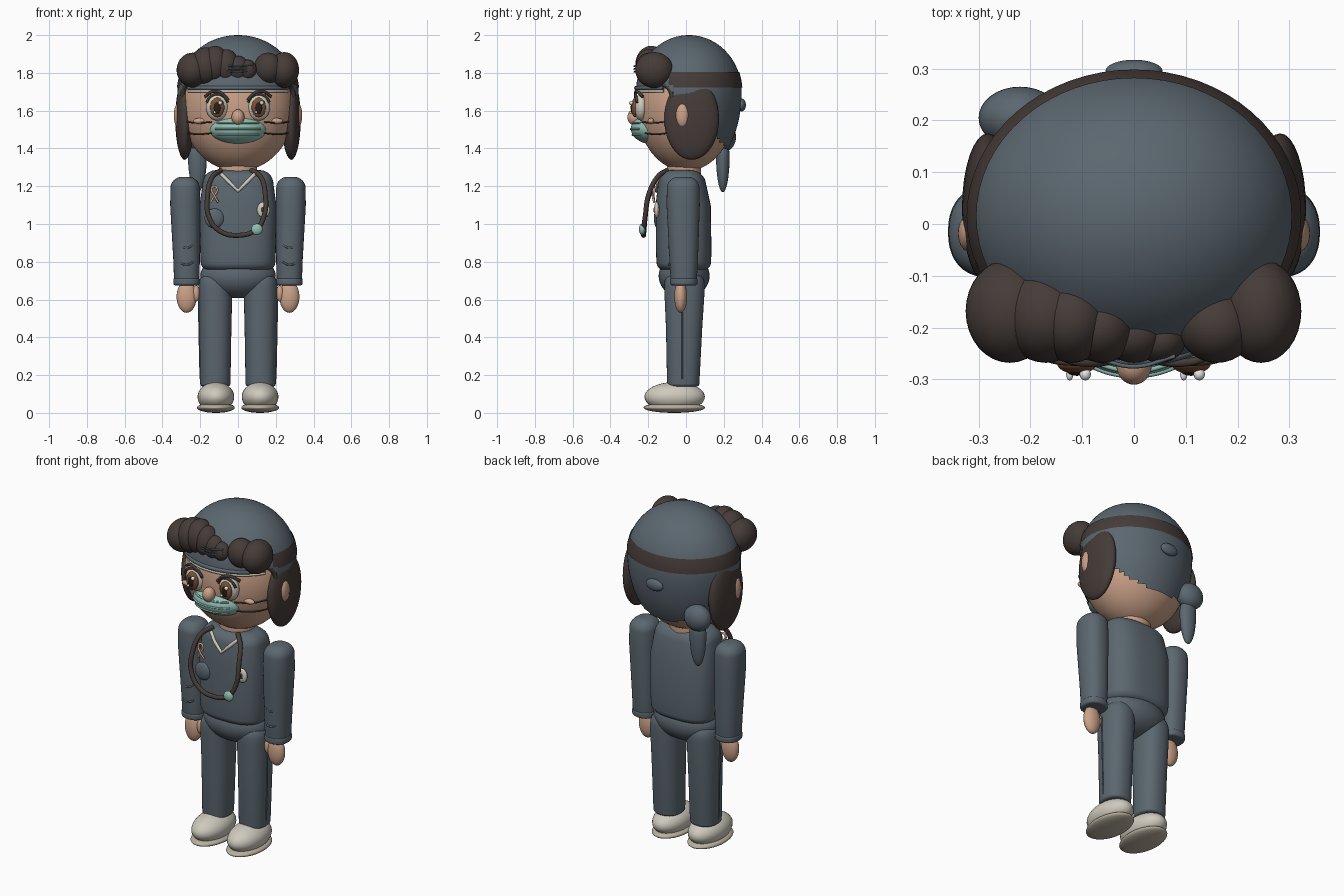
import bpy, bmesh, math
from mathutils import Vector

cube = bpy.data.objects.get("Cube")
if cube:
    bpy.data.objects.remove(cube, do_unlink=True)


def material(name, r, g, b):
    m = bpy.data.materials.new(name)
    m.use_nodes = True
    m.diffuse_color = (r, g, b, 1)
    shader = next(n for n in m.node_tree.nodes if n.type == "BSDF_PRINCIPLED")
    shader.inputs["Base Color"].default_value = (r, g, b, 1)
    shader.inputs["Roughness"].default_value = 0.7
    return m


slate = material("slate cloth", .105, .135, .16)
hair = material("dark brown hair", .06, .045, .04)
skin = material("skin", .6, .36, .25)
cream = material("cream", .62, .59, .51)
sole_tan = material("sole tan", .48, .43, .34)
teal = material("teal", .29, .52, .45)
iris_brown = material("iris brown", .2, .08, .035)
dark = material("dark pupil", .02, .013, .01)
white = material("white", .8, .8, .78)


def finish(name, bm, mat):
    bmesh.ops.recalc_face_normals(bm, faces=bm.faces)
    for f in bm.faces:
        f.smooth = True
    mesh = bpy.data.meshes.new(name)
    bm.to_mesh(mesh)
    bm.free()
    mesh.materials.append(mat)
    ob = bpy.data.objects.new(name, mesh)
    bpy.context.collection.objects.link(ob)
    return ob


def ball(name, centre, radii, mat, u=32, v=20, keep=None, lower=1):
    """Ellipsoid; lower stretches its bottom half, keep filters its faces."""
    bm = bmesh.new()
    bmesh.ops.create_uvsphere(bm, u_segments=u, v_segments=v, radius=1)
    for p in bm.verts:
        if p.co.z < 0:
            p.co.z *= lower
        p.co = Vector(c + r * q for c, r, q in zip(centre, radii, p.co))
    if keep:
        gone = [f for f in bm.faces if not keep(f.calc_center_median())]
        bmesh.ops.delete(bm, geom=gone, context="FACES")
    return finish(name, bm, mat)


def loft(name, keys, mat, bottom=.04, top=.04, power=2.0, n=40):
    """Rounded column through keys of (z, x, y, rx, ry)."""
    def at(z):
        for a, b in zip(keys, keys[1:]):
            if z <= b[0]:
                break
        t = min(1, max(0, (z - a[0]) / (b[0] - a[0])))
        return [p + (q - p) * t for p, q in zip(a[1:], b[1:])]

    z0, z1 = keys[0][0], keys[-1][0]
    rings, steps = [], 8
    for i in range(steps + 1):
        a = math.pi / 2 * i / steps
        rings.append((z0 + bottom * (1 - math.sin(a)), bottom * (1 - math.cos(a))))
    rings.reverse()
    rings = [(z0 + bottom * (1 - math.cos(math.pi / 2 * i / steps)),
              bottom * (1 - math.sin(math.pi / 2 * i / steps))) for i in range(steps + 1)]
    rings += [(k[0], 0) for k in keys[1:-1]]
    rings += [(z1 - top * (1 - math.cos(math.pi / 2 * i / steps)),
               top * (1 - math.sin(math.pi / 2 * i / steps))) for i in range(steps, -1, -1)]
    bm, loops = bmesh.new(), []
    for z, inset in rings:
        x, y, rx, ry = at(z)
        loop = []
        for i in range(n):
            a = math.tau * i / n
            c, s = math.cos(a), math.sin(a)
            px = math.copysign(abs(c) ** (2 / power), c) * max(.004, rx - inset)
            py = math.copysign(abs(s) ** (2 / power), s) * max(.004, ry - inset)
            loop.append(bm.verts.new((x + px, y + py, z)))
        loops.append(loop)
    for a, b in zip(loops, loops[1:]):
        for i in range(n):
            j = (i + 1) % n
            bm.faces.new((a[i], a[j], b[j], b[i]))
    bm.faces.new(loops[0])
    bm.faces.new(loops[-1])
    return finish(name, bm, mat)


def tube(name, points, radius, mat, smooth=True):
    curve = bpy.data.curves.new(name, "CURVE")
    curve.dimensions = "3D"
    curve.bevel_depth, curve.bevel_resolution = radius, 3
    curve.resolution_u, curve.use_fill_caps = 8, True
    spline = curve.splines.new("BEZIER" if smooth else "POLY")
    pts = spline.bezier_points if smooth else spline.points
    pts.add(len(points) - 1)
    for p, co in zip(pts, points):
        if smooth:
            p.co = co
            p.handle_left_type = p.handle_right_type = "AUTO"
        else:
            p.co = (*co, 1)
    curve.materials.append(mat)
    ob = bpy.data.objects.new(name, curve)
    bpy.context.collection.objects.link(ob)
    return ob


def face_y(x, z, lift=0):
    """Front surface of the head."""
    return -.26 * math.sqrt(max(0, 1 - (x / .3) ** 2 - ((z - 1.62) / .34) ** 2)) - lift


# Head, cap and the band round the back of the cap
ball("head", (0, 0, 1.62), (.3, .26, .34), skin, 48, 32)
loft("neck", [(1.22, 0, -.01, .1, .09), (1.34, 0, -.01, .1, .09)], skin, .01, .01)
cap_at, cap_size = (0, .015, 1.7), (.32, .28, .3)
ball("cap", cap_at, cap_size, slate, 64, 64, lambda c: c.z > min(1.73, 1.62 - c.y), 1.5)
ball("cap_band", cap_at, [r + .004 for r in cap_size], hair, 64, 80,
     lambda c: 1.725 < c.z < 1.805 and c.y > -.08, 1.5)
ball("cap_knot", (0, .295, 1.63), (.055, .022, .034), slate)
hem = [(x / 50, face_y(x / 50, 1.72, .014), 1.72) for x in range(-13, 14)]
tube("cap_hem", hem, .012, slate)
tube("forehead_strip", [(x, y, z - .017) for x, y, z in hem], .008, cream)

# Hair curls over the forehead
curls = [(-.24, .085, .1, 1.815, .092), (-.17, .085, .092, 1.835, .1),
         (-.12, .075, .084, 1.845, .098), (-.06, .065, .07, 1.835, .09),
         (0, .06, .055, 1.82, .07), (.05, .05, .045, 1.815, .055),
         (.16, .075, .072, 1.825, .082), (.245, .078, .1, 1.815, .095)]
for i, (x, rx, ry, z, rz) in enumerate(curls):
    ball(f"curl_{i + 1}", (x, ry - .268, z), (rx, ry, rz), hair)
for i in range(3):
    z = 1.81 + i * .015
    tube(f"curl_tie_{i + 1}", [(-.07, -.26, z), (0, -.275, z - .005), (.08, -.255, z + .005)], .004, slate)

# Gathered tail on one side
ball("tail_bun", (-.22, .205, 1.46), (.08, .06, .075), slate)
ball("tail", (-.215, .195, 1.36), (.05, .036, .08), slate, lower=2.4)

for side, s in (("left", 1), ("right", -1)):
    # Side hair, ears and loose strands
    ball(f"{side}_side_hair", (s * .282, .03, 1.555), (.05, .145, .215), hair)
    ball(f"{side}_ear", (s * .315, -.018, 1.575), (.025, .037, .065), skin)
    tube(f"{side}_strand", [(s * .26, -.13, 1.75), (s * .287, -.085, 1.71),
                            (s * .3, -.065, 1.6)], .012, hair)

    # Eyes, brows and lashes
    x = s * .11
    ball(f"{side}_eye_white", (x, -.238, 1.62), (.06, .038, .072), cream)
    ball(f"{side}_iris", (x, -.27, 1.617), (.038, .019, .052), iris_brown)
    ball(f"{side}_pupil", (x, -.283, 1.615), (.02, .01, .032), dark)
    for i, (dx, dz, r) in enumerate(((.016, .024, .011), (-.014, -.026, .007))):
        ball(f"{side}_eye_shine_{i + 1}", (x + dx, -.29, 1.617 + dz), (r, .012, r), white, 16, 10)
    lid = [math.radians(a) for a in range(20, 161, 20)]
    tube(f"{side}_lash", [(x + .06 * math.cos(a), -.255 - .012 * math.sin(a),
                           1.62 + .068 * math.sin(a)) for a in lid], .007, hair)
    tube(f"{side}_brow", [(s * .05, -.265, 1.655), (s * .09, -.268, 1.694),
                          (s * .13, -.26, 1.702), (s * .175, -.23, 1.675)], .008, hair)

    # Cheeks and mask loops
    ball(f"{side}_cheek", (s * .2, face_y(.2, 1.545), 1.545), (.038, .018, .016), skin)
    for i, z in enumerate((1.54, 1.48)):
        tube(f"{side}_mask_loop_{i + 1}", [
            (s * .14, face_y(.14, z, .012), z), (s * .22, face_y(.22, z, .008), z - .005),
            (s * .3, -.05, z + .01)], .004, hair)

    # Arm, cuff and hand
    loft(f"{side}_arm", [(.68, s * .272, -.012, .066, .068), (.8, s * .272, -.012, .07, .075),
                         (1.1, s * .28, -.015, .079, .088),
                         (1.25, s * .28, -.015, .077, .085)], slate, .015, .06, 2.3)
    loft(f"{side}_cuff", [(.675, s * .272, -.012, .07, .072),
                          (.715, s * .272, -.012, .071, .073)], slate, .012, .012, 2.3)
    for i, z in enumerate((.79, .88)):
        tube(f"{side}_sleeve_fold_{i + 1}", [(s * .235, -.08, z + .01), (s * .27, -.092, z - .006),
                                             (s * .315, -.07, z + .008)], .005, slate)
    ball(f"{side}_hand", (s * .272, -.028, .615), (.053, .034, .085), skin)
    ball(f"{side}_thumb", (s * .222, -.035, .632), (.02, .02, .042), skin)

    # Leg and shoe
    loft(f"{side}_leg", [(.14, s * .12, -.015, .08, .085), (.45, s * .12, -.01, .085, .096),
                         (.65, s * .12, -.008, .09, .107),
                         (.76, s * .115, -.008, .088, .105)], slate, .015, .08, 2.3)
    tube(f"{side}_leg_seam", [(s * .2, -.02, .18), (s * .206, -.02, .45),
                              (s * .21, -.02, .65)], .004, slate)
    ball(f"{side}_shoe", (s * .117, -.06, .085), (.097, .16, .078), cream)
    ball(f"{side}_sole", (s * .117, -.062, .028), (.1, .163, .028), sole_tan)

# Nose and pleated mask
ball("nose", (0, -.272, 1.565), (.034, .038, .042), skin)
ball("mask", (0, -.155, 1.503), (.16, .137, .085), teal, 48, 32)
for i, (z, w) in enumerate(((1.535, .11), (1.503, .12), (1.471, .11))):
    bend = [w * k / 4 for k in range(-4, 5)]
    tube(f"mask_pleat_{i + 1}", [
        (x, -.156 - .137 * math.sqrt(1 - (x / .16) ** 2 - ((z - 1.503) / .085) ** 2), z)
        for x in bend], .005, teal)

# Torso and hips
loft("torso", [(.755, 0, -.012, .195, .142), (.85, 0, -.012, .2, .147), (1.1, 0, -.015, .203, .146),
               (1.285, 0, -.025, .178, .115)], slate, .04, .06, 2.7, 56)
ball("hips", (0, -.01, .725), (.2, .135, .118), slate)

# Collar, stethoscope and chest details
tube("collar", [(-.09, -.125, 1.265), (-.05, -.147, 1.225), (0, -.155, 1.175),
                (.05, -.147, 1.225), (.09, -.125, 1.265)], .01, cream, False)
tube("stethoscope_tube", [
    (-.09, -.1, 1.285), (-.135, -.15, 1.25), (-.162, -.2, 1.14), (-.155, -.215, 1.04),
    (-.1, -.222, .965), (0, -.225, .94), (.095, -.225, .97), (.14, -.215, 1.05),
    (.145, -.2, 1.15), (.12, -.15, 1.25), (.07, -.1, 1.285)], .013, hair)
ball("stethoscope_disc", (.1, -.232, .972), (.03, .017, .03), teal)
ball("round_pocket", (-.125, -.15, 1.03), (.052, .02, .052), slate)
ball("badge", (.135, -.155, 1.075), (.034, .014, .042), cream)
ball("badge_mark", (.135, -.166, 1.075), (.014, .006, .018), hair, 16, 10)
tube("ribbon", [(-.145, -.168, 1.115), (-.125, -.172, 1.15), (-.11, -.172, 1.185),
                (-.125, -.17, 1.2), (-.14, -.172, 1.185), (-.125, -.176, 1.15),
                (-.105, -.168, 1.115)], .006, skin)
